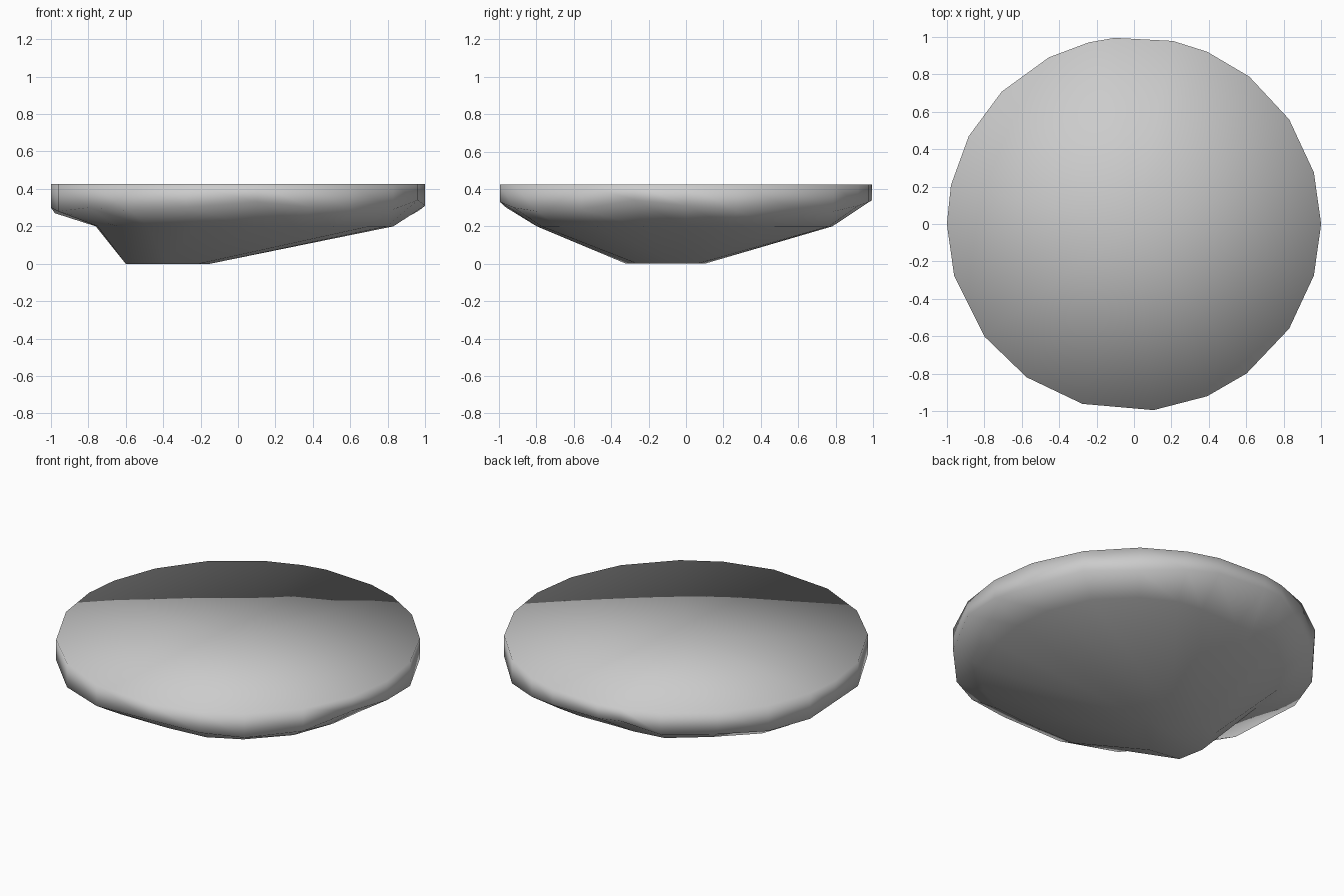
import bpy, bmesh
from math import radians, cos, sin

if "Cube" in bpy.data.objects:
    bpy.data.objects.remove(bpy.data.objects["Cube"])

TOP, LEDGE = 0.425, 0.2
# Rim corners: angle (deg), height of rim's lower edge, radius of the underside ledge
RIM = [(0, .31, .83), (16, .28, .84), (34, .30, .85), (52, .28, .84), (67, .31, .83),
       (78, .33, .80), (96, .34, .78), (104, .35, .80), (117, .29, .84), (135, .29, .83),
       (152, .27, .81), (168, .27, .77), (180, .30, .76), (196, .28, .78), (217, .30, .80),
       (235, .28, .84), (254, .30, .83), (276, .33, .80), (293, .30, .84), (307, .28, .85),
       (326, .29, .85), (344, .34, .83)]
# Small off-centre foot: one corner index of the foot per rim corner
FOOT = [(-.15, -.08), (-.22, .06), (-.38, .10), (-.54, .04), (-.60, -.13), (-.57, -.29),
        (-.38, -.32), (-.21, -.26)]
FOOT_OF = [0, 0, 1, 1, 1, 2, 2, 2, 2, 3, 3, 3, 4, 4, 5, 5, 6, 6, 7, 7, 7, 0]

bm = bmesh.new()


def ring(points):
    return [bm.verts.new(p) for p in points]


def polar(r, a, z):
    return (r * cos(radians(a)), r * sin(radians(a)), z)


# Stacked rings: flat top, rim band, ledge, foot
top = ring(polar(1, a, TOP) for a, _, _ in RIM)
band = ring(polar(1 if z > .3 else .99 if 100 < a < 150 else 1, a, z) for a, z, _ in RIM)
ledge = ring(polar(r, a, LEDGE) for a, _, r in RIM)
foot = ring((x, y, 0) for x, y in FOOT)
base = [foot[i] for i in FOOT_OF]
centre = bm.verts.new((0, 0, TOP))

n = len(RIM)
for i in range(n):
    j = (i + 1) % n
    bm.faces.new((centre, top[i], top[j]))
    for upper, lower in ((top, band), (band, ledge), (ledge, base)):
        corners = [upper[i], lower[i], lower[j], upper[j]]
        bm.faces.new(list(dict.fromkeys(corners)))
bm.faces.new(foot[::-1])
bmesh.ops.recalc_face_normals(bm, faces=bm.faces)

# Fully smooth shading, as on the soft boulder slab
for f in bm.faces:
    f.smooth = True
mesh = bpy.data.meshes.new("floating_rock_slab")
bm.to_mesh(mesh)
bm.free()
bpy.context.collection.objects.link(bpy.data.objects.new("floating_rock_slab", mesh))
